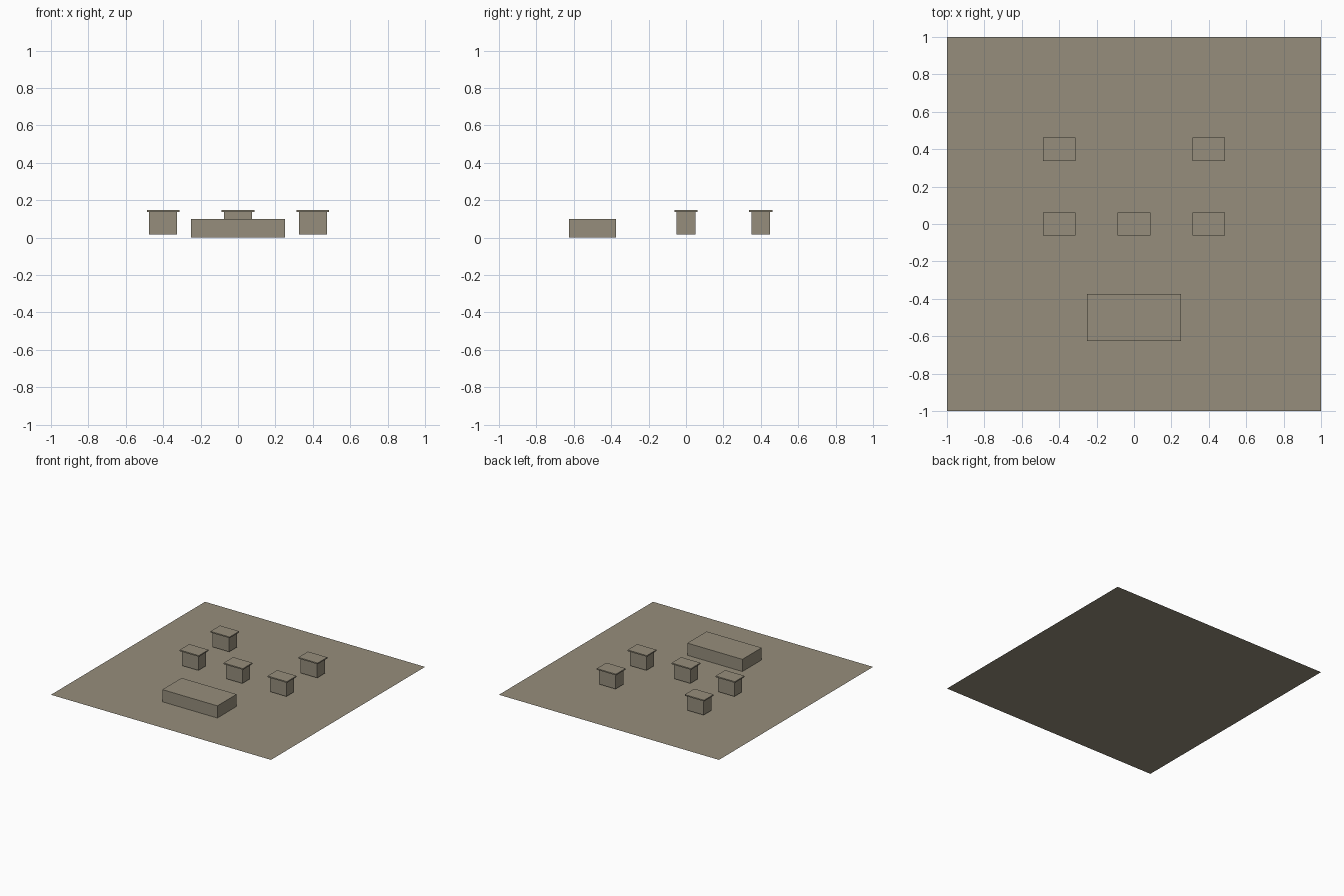
import bpy

if "Cube" in bpy.data.objects:
    bpy.data.objects.remove(bpy.data.objects["Cube"])

# One stone colour for everything
stone = bpy.data.materials.new("warm_grey_stone")
stone.diffuse_color = (0.305, 0.27, 0.20, 1.0)
stone.use_nodes = True
stone.node_tree.nodes["Principled BSDF"].inputs["Base Color"].default_value = stone.diffuse_color


def box(name, x, y, z0, z1, half_x, half_y):
    """Axis-aligned box between heights z0 and z1."""
    bpy.ops.mesh.primitive_cube_add(size=1, location=(x, y, (z0 + z1) / 2))
    obj = bpy.context.object
    obj.name = name
    obj.scale = (2 * half_x, 2 * half_y, z1 - z0)
    bpy.ops.object.transform_apply(location=False, rotation=False, scale=True)
    obj.data.materials.append(stone)
    return obj


# Flat floor sheet
bpy.ops.mesh.primitive_plane_add(size=2, location=(0, 0, 0))
floor = bpy.context.object
floor.name = "floor"
floor.data.materials.append(stone)

# Long low platform at the front
box("platform", 0, -0.5, 0, 0.10, 0.25, 0.125)

# Five pedestals, each a block raised slightly off the floor with a wider thin cap
for i, (x, y) in enumerate([(-0.4, 0), (0, 0), (0.4, 0), (-0.4, 0.4), (0.4, 0.4)], 1):
    box(f"pedestal_body_{i}", x, y, 0.0175, 0.1375, 0.075, 0.05)
    box(f"pedestal_cap_{i}", x, y, 0.1375, 0.1475, 0.0875, 0.0625)
